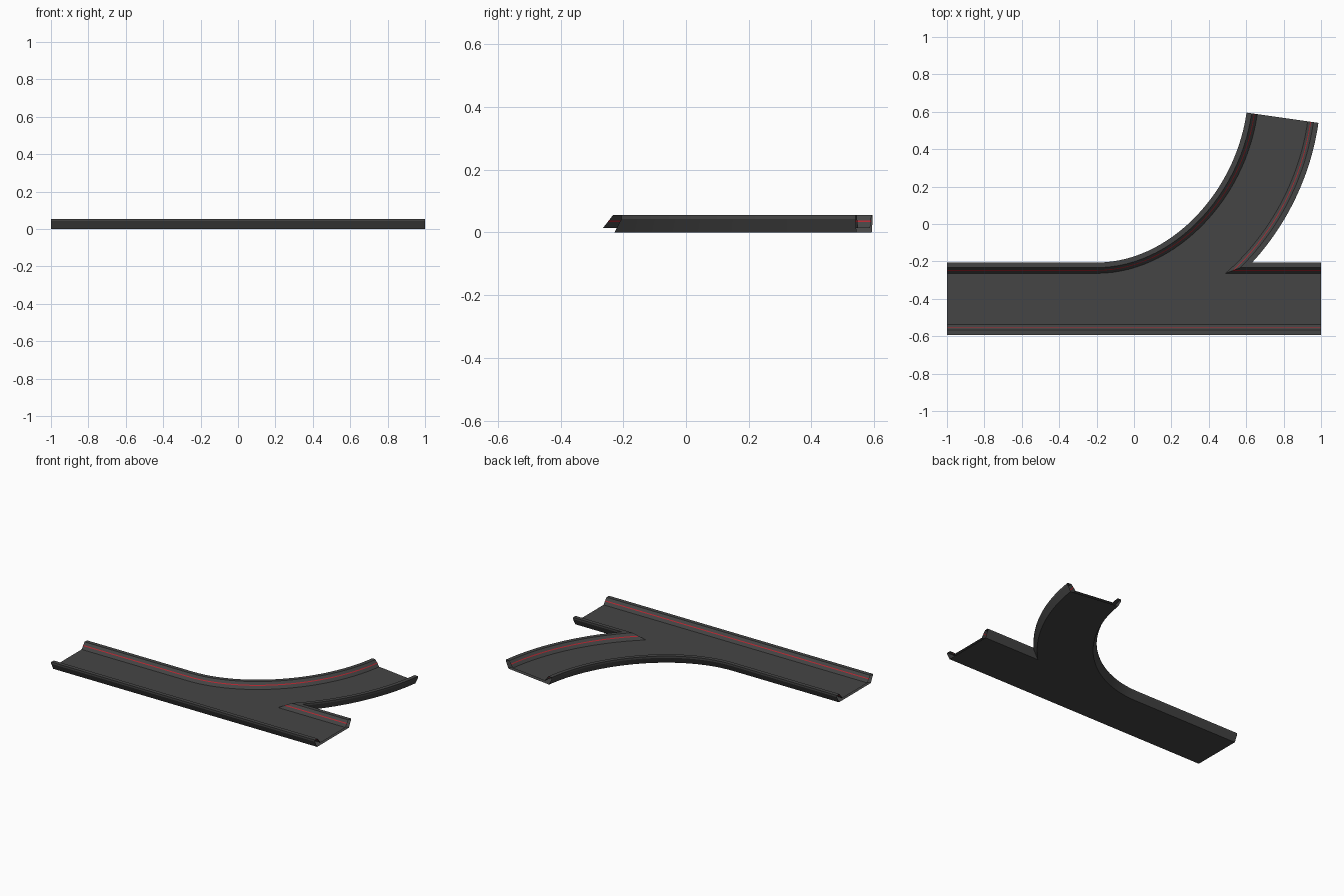
import bpy, bmesh, math
from mathutils import Vector

if "Cube" in bpy.data.objects:
    bpy.data.objects.remove(bpy.data.objects["Cube"])

Y0 = -0.40          # centre line of the straight road
SEG = 28            # segments along the curve
# rail section, outer bottom to inner floor: (offset from centre line, height)
PROFILE = [(0.172, 0.0), (0.194, 0.043), (0.194, 0.055), (0.167, 0.055),
           (0.154, 0.0385), (0.150, 0.0335), (0.136, 0.015)]
STRIP = 4           # section band that carries the red stripe

# centre line of the branch
A = math.radians(81.9)
P0, P3 = Vector((-0.2, Y0)), Vector((0.794, 0.568))
P1 = P0 + Vector((0.49, 0))
P2 = P3 - 0.528 * Vector((math.cos(A), math.sin(A)))


def branch(t, off):
    """Point on the branch, off > 0 is to the left."""
    s = 1 - t
    p = P0 * s**3 + P1 * 3 * s * s * t + P2 * 3 * s * t * t + P3 * t**3
    d = ((P1 - P0) * s * s + (P2 - P1) * 2 * s * t + (P3 - P2) * t * t).normalized()
    return p + off * Vector((-d.y, d.x))


def fork(off):
    """Parameter where the right side of the branch meets the straight's back side."""
    lo, hi = 0.25, 1.0
    for _ in range(40):
        m = (lo + hi) / 2
        if branch(m, -off).y < Y0 + off:
            lo = m
        else:
            hi = m
    return lo


def front(o):
    return [Vector((-1, Y0 - o)), Vector((1, Y0 - o))]


def outer_curve(o):
    return [Vector((-1, Y0 + o))] + [branch(i / SEG, o) for i in range(SEG + 1)]


def branch_right(o):
    t0 = fork(o)
    return [branch(t0 + (1 - t0) * i / SEG, -o) for i in range(SEG + 1)]


def back(o):
    return [branch(fork(o), -o), Vector((1, Y0 + o))]


def material(name, col):
    m = bpy.data.materials.new(name)
    m.diffuse_color = col
    m.use_nodes = True
    m.node_tree.nodes["Principled BSDF"].inputs["Base Color"].default_value = m.diffuse_color
    return m


DARK = material("dark_plastic", (0.06, 0.06, 0.06, 1))
RED = material("red_stripe", (0.45, 0.02, 0.03, 1))


def finish(name, bm, mat):
    me = bpy.data.meshes.new(name)
    bm.to_mesh(me)
    bm.free()
    me.materials.append(mat)
    ob = bpy.data.objects.new(name, me)
    bpy.context.collection.objects.link(ob)
    bpy.ops.object.select_all(action='DESELECT')
    ob.select_set(True)
    bpy.context.view_layer.objects.active = ob
    bpy.ops.object.shade_smooth_by_angle(angle=math.radians(12))


def sweep(name, path, bands, flip, mat):
    bm = bmesh.new()
    rows = [[bm.verts.new((p.x, p.y, z)) for p in path(o)] for o, z in PROFILE]
    for k in bands:
        a, b = rows[k], rows[k + 1]
        for i in range(len(a) - 1):
            f = [a[i], a[i + 1], b[i + 1], b[i]]
            bm.faces.new(f[::-1] if flip else f)
    bmesh.ops.delete(bm, geom=[v for v in bm.verts if not v.link_faces], context='VERTS')
    finish(name, bm, mat)


# rails with their red stripes
for name, path, flip in (("front_rail", front, False), ("curved_rail", outer_curve, True),
                         ("branch_right_rail", branch_right, False), ("back_rail", back, True)):
    sweep(name, path, [k for k in range(len(PROFILE) - 1) if k != STRIP], flip, DARK)
    sweep(name + "_stripe", path, [STRIP], flip, RED)

# road surface and underside
for name, (o, z), down in (("road_surface", PROFILE[-1], False), ("underside", PROFILE[0], True)):
    outline = front(o) + back(o)[::-1] + branch_right(o)[1:] + outer_curve(o)[::-1]
    bm = bmesh.new()
    vs = [bm.verts.new((p.x, p.y, z)) for p in outline]
    face = bm.faces.new(vs[::-1] if down else vs)
    bmesh.ops.triangulate(bm, faces=[face])
    finish(name, bm, DARK)
